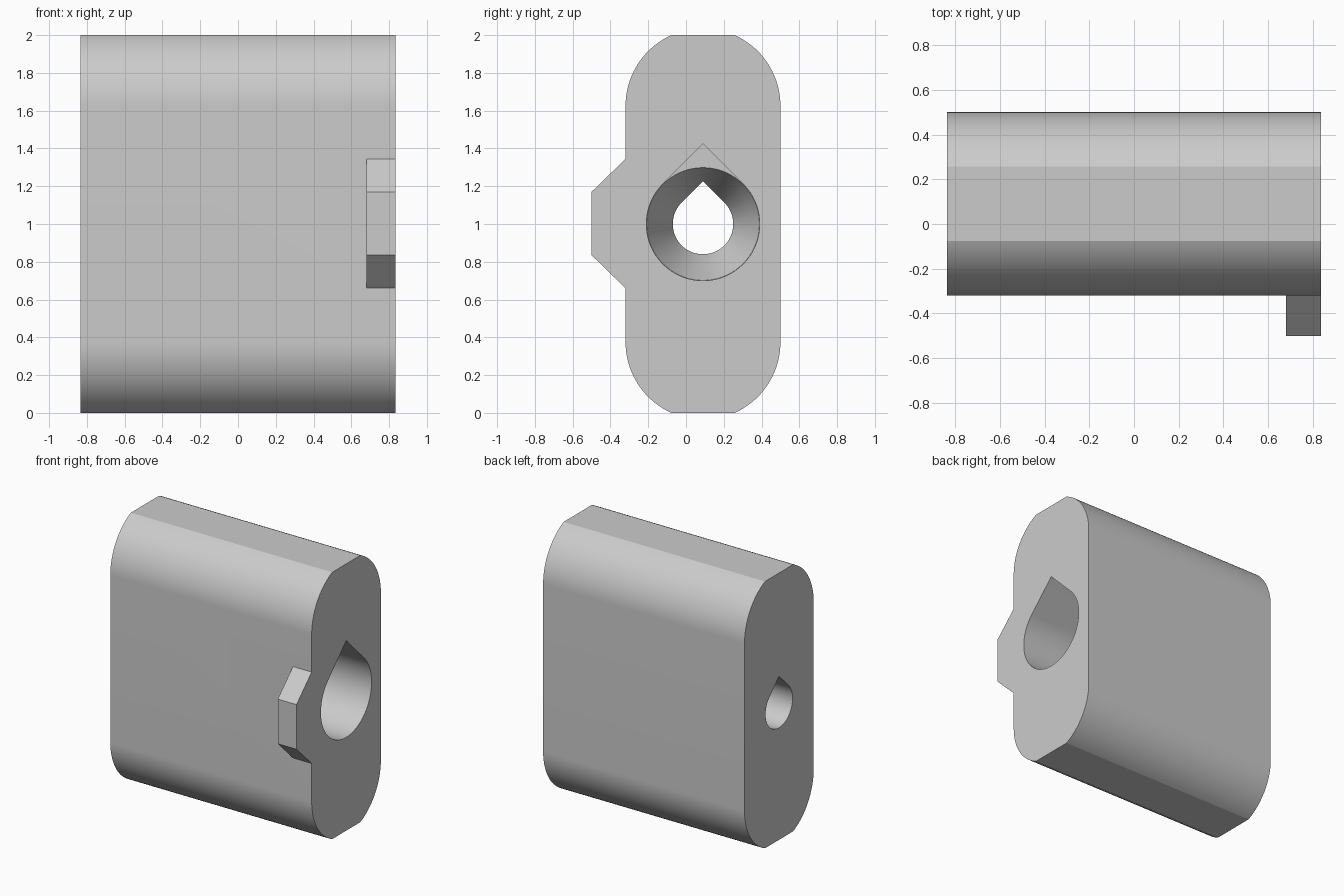
import bpy, bmesh, math

cube = bpy.data.objects.get("Cube")
if cube:
    bpy.data.objects.remove(cube, do_unlink=True)

END = 0.835            # half length along x
CY, CZ = 0.09, 1.0     # axis of the bore

grey = bpy.data.materials.new("plain grey")
grey.use_nodes = True
grey.diffuse_color = (0.6, 0.6, 0.6, 1)
grey.node_tree.nodes["Principled BSDF"].inputs["Base Color"].default_value = grey.diffuse_color


def arc(y, z, r, start, stop, steps):
    angles = [math.radians(start + (stop - start) * i / steps) for i in range(steps + 1)]
    return [(y + r * math.cos(a), z + r * math.sin(a)) for a in angles]


def loft(name, rings):
    """Join (x, [(y, z), ...]) sections into a closed solid."""
    bm = bmesh.new()
    loops = [[bm.verts.new((x, y, z)) for y, z in pts] for x, pts in rings]
    a, b = loops
    n = len(a)
    for i in range(n):
        j = (i + 1) % n
        bm.faces.new((a[i], a[j], b[j], b[i]))
    bm.faces.new(a)
    bm.faces.new(b)
    bmesh.ops.recalc_face_normals(bm, faces=bm.faces)
    mesh = bpy.data.meshes.new(name)
    bm.to_mesh(mesh)
    bm.free()
    obj = bpy.data.objects.new(name, mesh)
    bpy.context.collection.objects.link(obj)
    mesh.materials.append(grey)
    return obj


def prism(name, profile, x0, x1):
    return loft(name, [(x0, profile), (x1, profile)])


def teardrop(r):
    # Round below, 45 degree roof above
    return arc(CY, CZ, r, 135, 405, 72) + [(CY, CZ + r * math.sqrt(2))]


def combine(target, tool, operation):
    bpy.context.view_layer.objects.active = target
    mod = target.modifiers.new(tool.name, 'BOOLEAN')
    mod.operation = operation
    mod.solver = 'EXACT'
    mod.object = tool
    bpy.ops.object.modifier_apply(modifier=mod.name)
    bpy.data.objects.remove(tool, do_unlink=True)


# Body: rounded slab with flat-cut top and bottom
R, CUT = 0.41, 66
rise = R * math.sin(math.radians(CUT))
top, low = 2 - rise, rise
outline = (arc(CY, top, R, 0, CUT, 24) + arc(CY, top, R, 180 - CUT, 180, 24)
           + arc(CY, low, R, 180, 180 + CUT, 24) + arc(CY, low, R, 360 - CUT, 360, 24))
body = prism("body", outline, -END, END)

# Chamfered tab on the front, flush with the left end
tab = prism("tab", [(-0.2, 0.66), (-0.32, 0.66), (-0.5, 0.835),
                    (-0.5, 1.17), (-0.32, 1.345), (-0.2, 1.345)], 0.68, END)
combine(body, tab, 'UNION')

# Stepped bore: wide teardrop, funnel, narrow teardrop
SHOULDER, THROAT = -0.2, -0.5
WIDE, NARROW = 0.3, 0.16
combine(body, prism("wide_bore", teardrop(WIDE), SHOULDER, END + 0.1), 'DIFFERENCE')
funnel = loft("funnel", [(THROAT, arc(CY, CZ, NARROW, 0, 355, 71)),
                         (SHOULDER + 0.001, arc(CY, CZ, WIDE - 0.001, 0, 355, 71))])
combine(body, funnel, 'DIFFERENCE')
combine(body, prism("narrow_bore", teardrop(NARROW), -END - 0.1, SHOULDER + 0.1), 'DIFFERENCE')

# Smooth curves, crisp edges
bpy.ops.object.select_all(action='DESELECT')
body.select_set(True)
bpy.context.view_layer.objects.active = body
bpy.ops.object.shade_smooth_by_angle(angle=math.radians(15))
